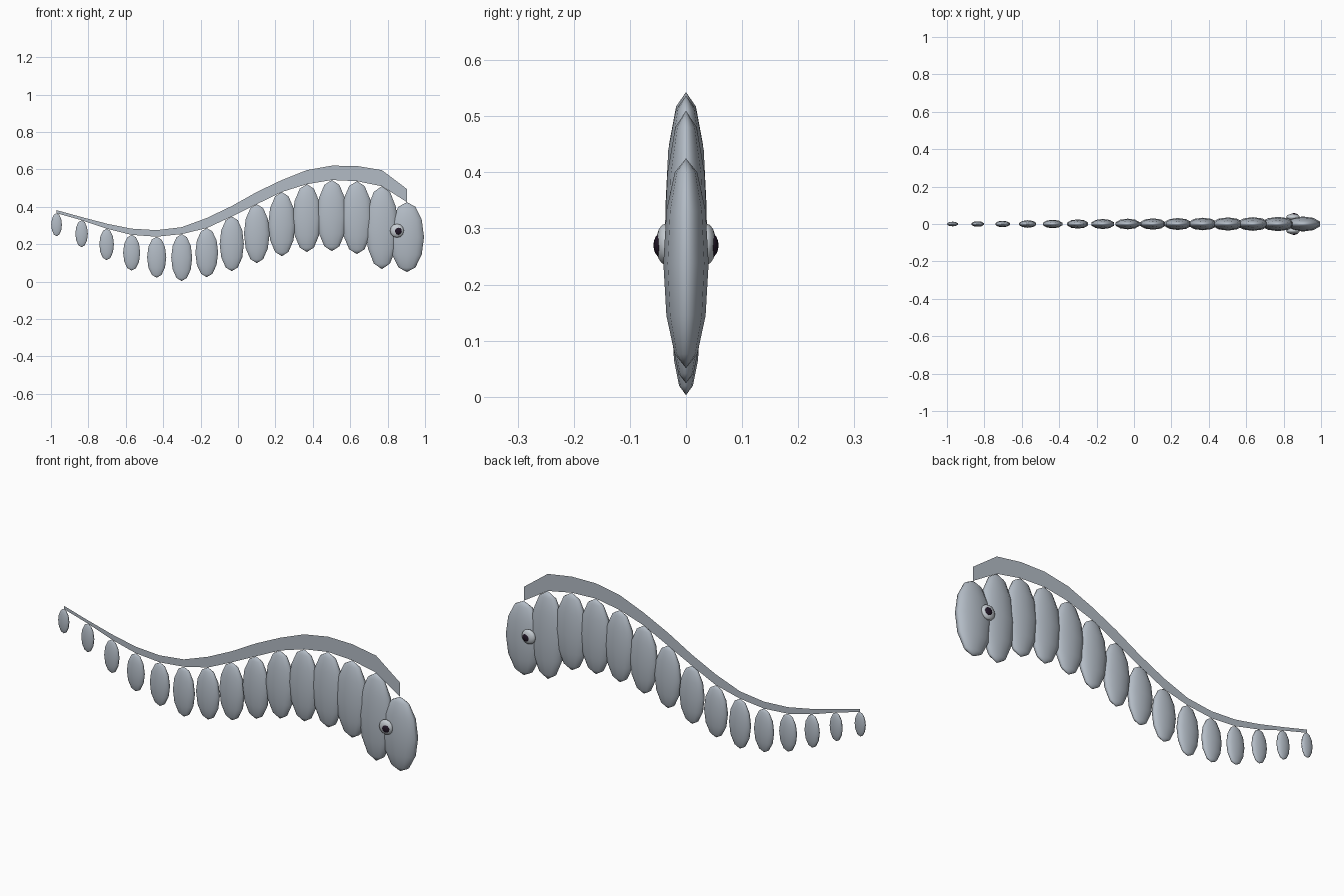
import bpy
import math

cube = bpy.data.objects.get("Cube")
if cube:
    bpy.data.objects.remove(cube, do_unlink=True)


def material(name, rgb):
    m = bpy.data.materials.new(name)
    m.use_nodes = True
    m.diffuse_color = (*rgb, 1)
    m.node_tree.nodes["Principled BSDF"].inputs["Base Color"].default_value = (*rgb, 1)
    return m


SKIN = material("blue_grey_skin", (0.45, 0.50, 0.56))
EYE = material("pale_eye", (0.56, 0.60, 0.64))
PUPIL = material("dark_pupil", (0.015, 0.008, 0.02))


def ellipsoid(name, loc, radii, mat, segments, rings, tilt=0.0):
    bpy.ops.mesh.primitive_uv_sphere_add(segments=segments, ring_count=rings,
                                         radius=1, location=loc, rotation=(tilt, 0, 0))
    ob = bpy.context.object
    ob.name = name
    ob.scale = radii
    ob.data.materials.append(mat)
    bpy.ops.object.shade_smooth()
    return ob


# Profile of each body segment, tail to head: bottom, top, half length, fin crest
SEGMENTS = [
    (0.243, 0.366, 0.030, 0.382), (0.184, 0.328, 0.035, 0.345),
    (0.115, 0.283, 0.041, 0.310), (0.059, 0.250, 0.048, 0.283),
    (0.021, 0.240, 0.054, 0.275), (0.003, 0.254, 0.059, 0.291),
    (0.024, 0.286, 0.064, 0.340), (0.056, 0.348, 0.068, 0.404),
    (0.099, 0.414, 0.072, 0.479), (0.136, 0.479, 0.076, 0.543),
    (0.158, 0.521, 0.080, 0.596), (0.163, 0.543, 0.084, 0.620),
    (0.147, 0.537, 0.087, 0.618), (0.067, 0.510, 0.091, 0.596),
    (0.051, 0.425, 0.096, 0.495),
]
STEP = 0.1338
START = -0.970

# Row of flattened body segments and the fin outline above them
lower, upper = [], []
for i, (bottom, top, half, crest) in enumerate(SEGMENTS):
    x = START + i * STEP
    ellipsoid(f"body_segment_{i + 1}", (x, 0, (bottom + top) / 2),
              (half, half * 0.42, (top - bottom) / 2), SKIN, 10, 6)
    lower.append((x, 0, top))
    upper.append((x, 0, crest))

# Dorsal fin: a thin sheet along the back
n = len(SEGMENTS)
mesh = bpy.data.meshes.new("dorsal_fin")
mesh.from_pydata(lower + upper, [],
                 [(i, i + 1, n + i + 1, n + i) for i in range(n - 1)])
mesh.materials.append(SKIN)
fin = bpy.data.objects.new("dorsal_fin", mesh)
bpy.context.collection.objects.link(fin)

# Eyes with pupils, poles facing sideways
for side, s in (("right", -1), ("left", 1)):
    ellipsoid(f"{side}_eye", (0.850, s * 0.036, 0.272),
              (0.037, 0.037, 0.018), EYE, 12, 8, math.pi / 2)
    ellipsoid(f"{side}_pupil", (0.856, s * 0.046, 0.270),
              (0.021, 0.021, 0.012), PUPIL, 12, 8, math.pi / 2)
